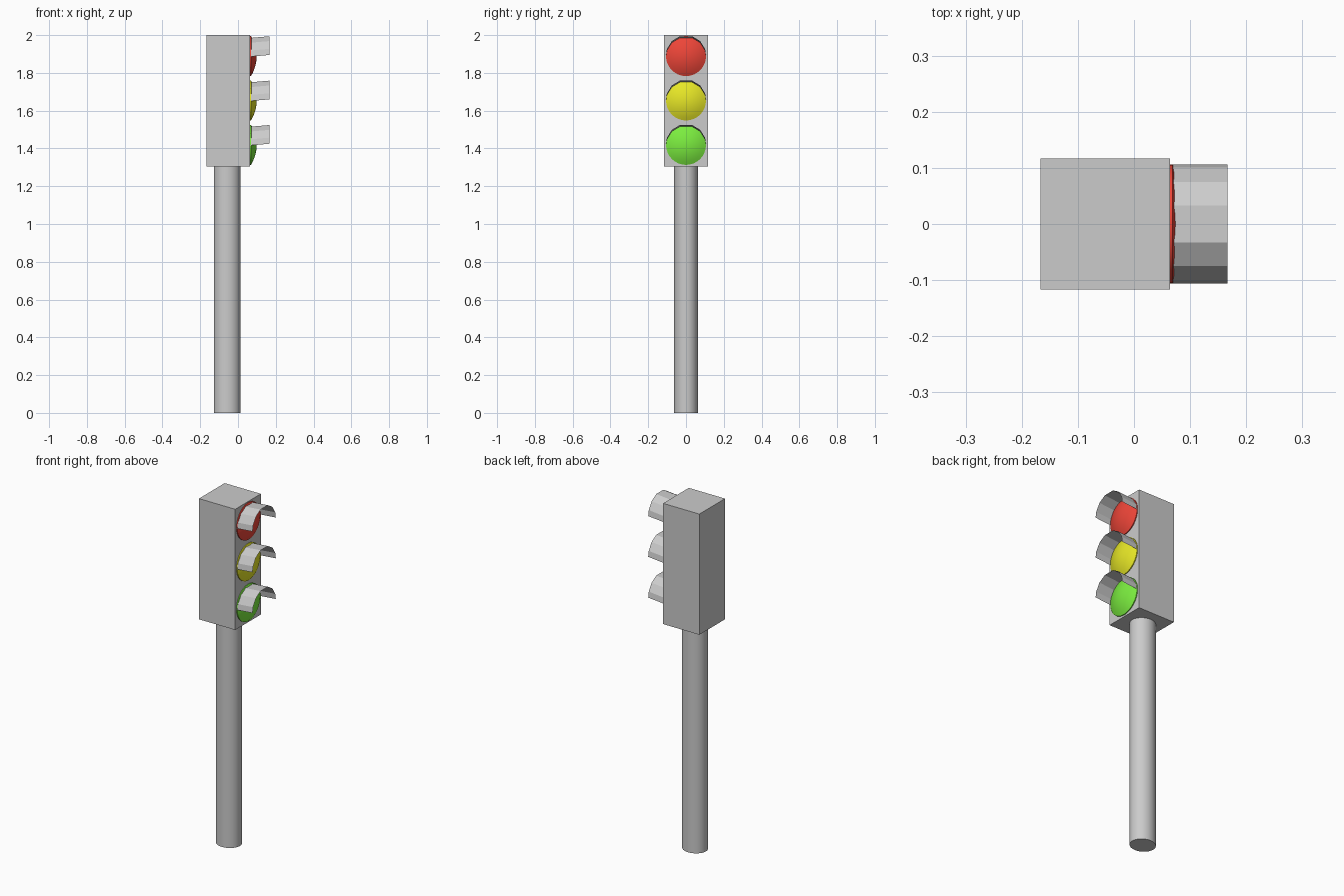
import bpy, bmesh
from math import sin, cos, pi, radians

if "Cube" in bpy.data.objects:
    bpy.data.objects.remove(bpy.data.objects["Cube"])

FACE_X = 0.064          # front plane of the housing
LENS_R = 0.106


def make_object(name, bm, smooth=None, color=None):
    bmesh.ops.recalc_face_normals(bm, faces=bm.faces)
    mesh = bpy.data.meshes.new(name)
    bm.to_mesh(mesh)
    bm.free()
    obj = bpy.data.objects.new(name, mesh)
    bpy.context.collection.objects.link(obj)
    if color:
        mat = bpy.data.materials.new(name)
        mat.diffuse_color = (*color, 1)
        mat.use_nodes = True
        mat.node_tree.nodes["Principled BSDF"].inputs["Base Color"].default_value = mat.diffuse_color
        mesh.materials.append(mat)
    if smooth:
        bpy.ops.object.select_all(action='DESELECT')
        obj.select_set(True)
        bpy.context.view_layer.objects.active = obj
        bpy.ops.object.shade_smooth_by_angle(angle=radians(smooth))
    return obj


def housing():
    bm = bmesh.new()
    bmesh.ops.create_cube(bm, size=1)
    bmesh.ops.scale(bm, vec=(0.231, 0.234, 0.696), verts=bm.verts)
    bmesh.ops.translate(bm, vec=(-0.0515, 0, 1.652), verts=bm.verts)
    make_object("housing", bm)


def pole():
    bm = bmesh.new()
    bmesh.ops.create_cone(bm, cap_ends=True, segments=32, radius1=1, radius2=1, depth=1.304)
    bmesh.ops.scale(bm, vec=(0.07, 0.063, 1), verts=bm.verts)
    bmesh.ops.translate(bm, vec=(-0.058, 0, 0.652), verts=bm.verts)
    make_object("pole", bm, smooth=40)


def lens(name, z, color, segments=32):
    # shallow dome: rings of (radius fraction, x)
    bm = bmesh.new()
    rings = []
    for i in range(6):
        f = 1 - i / 6
        x = FACE_X + 0.005 + 0.030 * (1 - f * f)
        rings.append((f, x))
    rings.insert(0, (1, FACE_X))
    loops = [[bm.verts.new((x, LENS_R * f * sin(2 * pi * k / segments),
                            z + LENS_R * f * cos(2 * pi * k / segments)))
              for k in range(segments)] for f, x in rings]
    for a, b in zip(loops, loops[1:]):
        for k in range(segments):
            n = (k + 1) % segments
            bm.faces.new((a[k], a[n], b[n], b[k]))
    tip = bm.verts.new((FACE_X + 0.035, 0, z))
    for k in range(segments):
        bm.faces.new((loops[-1][k], loops[-1][(k + 1) % segments], tip))
    make_object(name, bm, smooth=40, color=color)


def visor(name, z):
    # thin faceted half-tube, tilted slightly upward
    bm = bmesh.new()
    angles = [-90, -72, -45, -18, 18, 45, 72, 90]
    inner, outer = [], []
    for a in angles:
        y, h = 0.106 * sin(radians(a)), 0.104 * cos(radians(a))
        inner.append(bm.verts.new((FACE_X, y, z + h - 0.003)))
        outer.append(bm.verts.new((0.167, y, z + h + 0.006)))
    for k in range(len(angles) - 1):
        bm.faces.new((inner[k], inner[k + 1], outer[k + 1], outer[k]))
    make_object(name, bm)


housing()
pole()
for label, z, color in (("red", 1.889, (0.85, 0.06, 0.04)),
                        ("yellow", 1.654, (0.8, 0.8, 0.02)),
                        ("green", 1.419, (0.2, 0.85, 0.05))):
    lens(label + "_lens", z, color)
    visor(label + "_visor", z)
